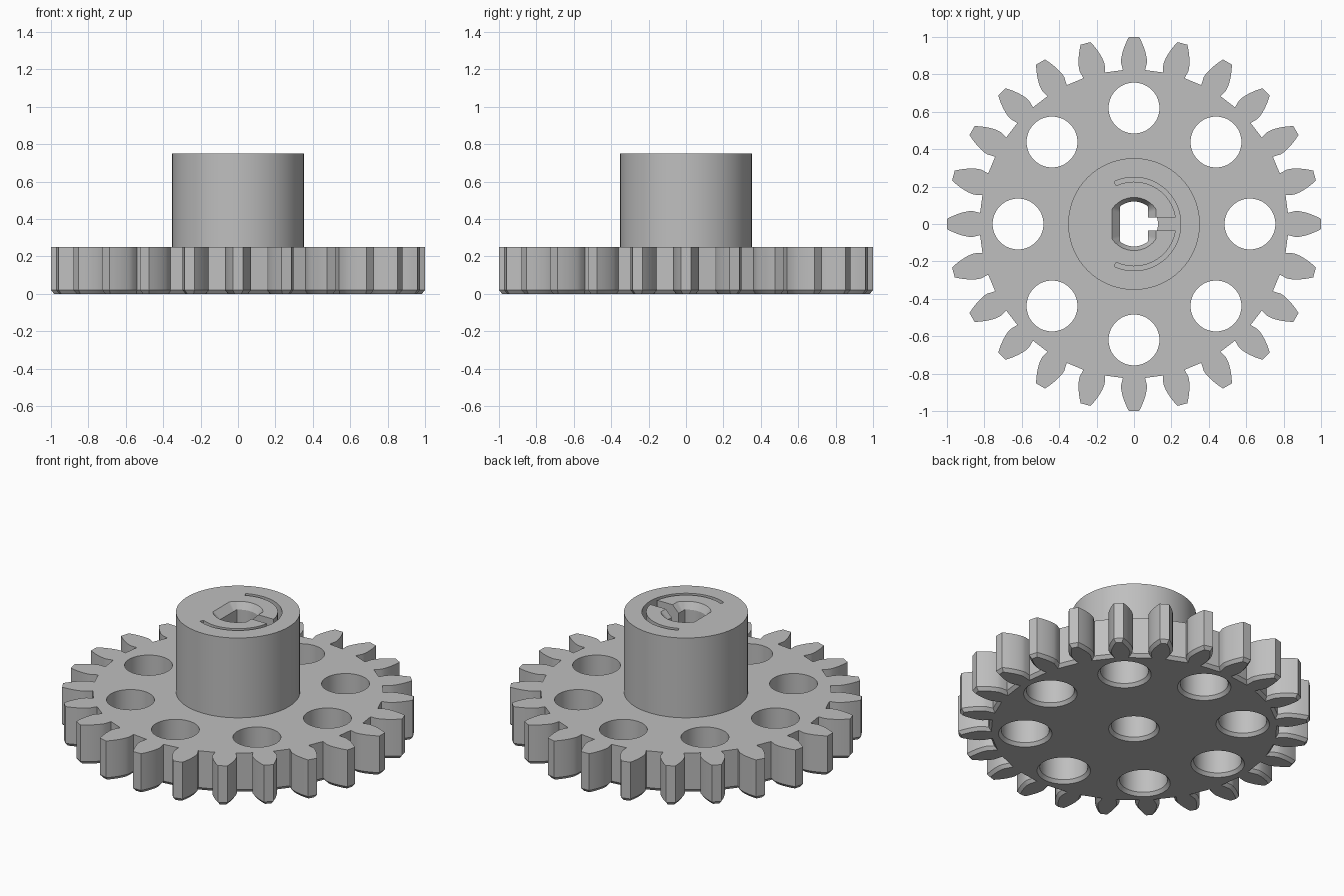
import bpy, bmesh
from math import sin, cos, tan, acos, pi, radians, sqrt

cube = bpy.data.objects.get("Cube")
if cube:
    bpy.data.objects.remove(cube, do_unlink=True)

grey = bpy.data.materials.new("plain grey")
grey.use_nodes = True
colour = (0.52, 0.52, 0.52, 1)
grey.diffuse_color = colour
grey.node_tree.nodes["Principled BSDF"].inputs["Base Color"].default_value = colour

TEETH, HOLES = 24, 8
ROOT, PITCH, TIP = 0.825, 0.923, 1.0
PLATE_TOP, HUB_TOP = 0.25, 0.75
CHAMFER = 0.016


def loft(name, rings):
    """Solid through a stack of (outline, z) rings with equal point counts."""
    bm = bmesh.new()
    loops = [[bm.verts.new((x, y, z)) for x, y in pts] for pts, z in rings]
    n = len(loops[0])
    for low, high in zip(loops, loops[1:]):
        for i in range(n):
            j = (i + 1) % n
            bm.faces.new((low[i], low[j], high[j], high[i]))
    bm.faces.new(loops[0][::-1])
    bm.faces.new(loops[-1])
    bmesh.ops.recalc_face_normals(bm, faces=bm.faces)
    mesh = bpy.data.meshes.new(name)
    bm.to_mesh(mesh)
    bm.free()
    mesh.materials.append(grey)
    obj = bpy.data.objects.new(name, mesh)
    bpy.context.collection.objects.link(obj)
    return obj


def circle(r, n=64, cx=0.0, cy=0.0):
    return [(cx + r * cos(2 * pi * i / n), cy + r * sin(2 * pi * i / n)) for i in range(n)]


def arc(r, start, end, n=48):
    return [(r * cos(start + (end - start) * i / n),
             r * sin(start + (end - start) * i / n)) for i in range(n + 1)]


def flatted(r, flat):
    return [(max(-flat, min(flat, x)), y) for x, y in circle(r, 96)]


def inset(pts, d):
    """Move a counter-clockwise outline inwards by d."""
    out = []
    for i, (x, y) in enumerate(pts):
        (ax, ay), (bx, by) = pts[i - 1], pts[(i + 1) % len(pts)]
        l1, l2 = sqrt((x - ax) ** 2 + (y - ay) ** 2), sqrt((bx - x) ** 2 + (by - y) ** 2)
        n1 = (-(y - ay) / l1, (x - ax) / l1)
        n2 = (-(by - y) / l2, (bx - x) / l2)
        k = d / (1 + n1[0] * n2[0] + n1[1] * n2[1])
        out.append((x + k * (n1[0] + n2[0]), y + k * (n1[1] + n2[1])))
    return out


def cut(obj, cutters):
    bpy.context.view_layer.objects.active = obj
    for c in cutters:
        c.hide_render = True
        mod = obj.modifiers.new("cut", 'BOOLEAN')
        mod.operation, mod.solver, mod.object = 'DIFFERENCE', 'EXACT', c
        bpy.ops.object.modifier_apply(modifier=mod.name)
        bpy.data.objects.remove(c, do_unlink=True)


def smooth(obj):
    bpy.ops.object.select_all(action='DESELECT')
    obj.select_set(True)
    bpy.context.view_layer.objects.active = obj
    bpy.ops.object.shade_smooth_by_angle(angle=radians(25))


# Involute flank of one tooth, as (radius, half angle)
def involute(r, base):
    a = acos(min(1, base / r))
    return tan(a) - a


base = PITCH * cos(radians(20))
flank = [(ROOT, 0.072)]
for i in range(7):
    r = base + (TIP - base) * i / 6
    flank.append((r, pi / (2 * TEETH) + involute(PITCH, base) - involute(r, base)))

# Toothed outline
outline = []
for t in range(TEETH):
    mid = 2 * pi * t / TEETH
    side = [(r, mid - a) for r, a in flank] + [(r, mid + a) for r, a in reversed(flank)]
    outline += [(r * cos(a), r * sin(a)) for r, a in side]

# Gear wheel with chamfered underside
wheel = loft("gear_wheel", [(inset(outline, CHAMFER), 0), (outline, 0.02), (outline, PLATE_TOP)])


# Round openings, flared at the underside
def hole_cutter(r, cx=0.0, cy=0.0):
    flare = circle(r + CHAMFER, 64, cx, cy)
    straight = circle(r, 64, cx, cy)
    return loft("hole_cutter", [(flare, -0.1), (flare, 0), (straight, 0.02), (straight, 0.4)])


cutters = [hole_cutter(0.128)]
for h in range(HOLES):
    a = 2 * pi * h / HOLES
    cutters.append(hole_cutter(0.136, 0.62 * cos(a), 0.62 * sin(a)))
cut(wheel, cutters)
smooth(wheel)

# Hub with flatted funnel bore and a split spring clip
hub = loft("hub", [(circle(0.352, 96), PLATE_TOP), (circle(0.352, 96), HUB_TOP)])
bore = loft("bore_cutter", [(flatted(0.12, 0.075), 0.1), (flatted(0.12, 0.075), 0.708),
                            (flatted(0.142, 0.117), HUB_TOP), (flatted(0.142, 0.117), 0.9)])
span = radians(115)
ring_slot = arc(0.25, -span, span) + arc(0.226, span, -span)
ring = loft("ring_slot_cutter", [(ring_slot, 0.1), (ring_slot, 0.9)])
gap = [(0, -0.034), (0.237, -0.034), (0.237, 0.034), (0, 0.034)]
split = loft("split_cutter", [(gap, 0.1), (gap, 0.9)])
cut(hub, [bore, ring, split])
smooth(hub)
